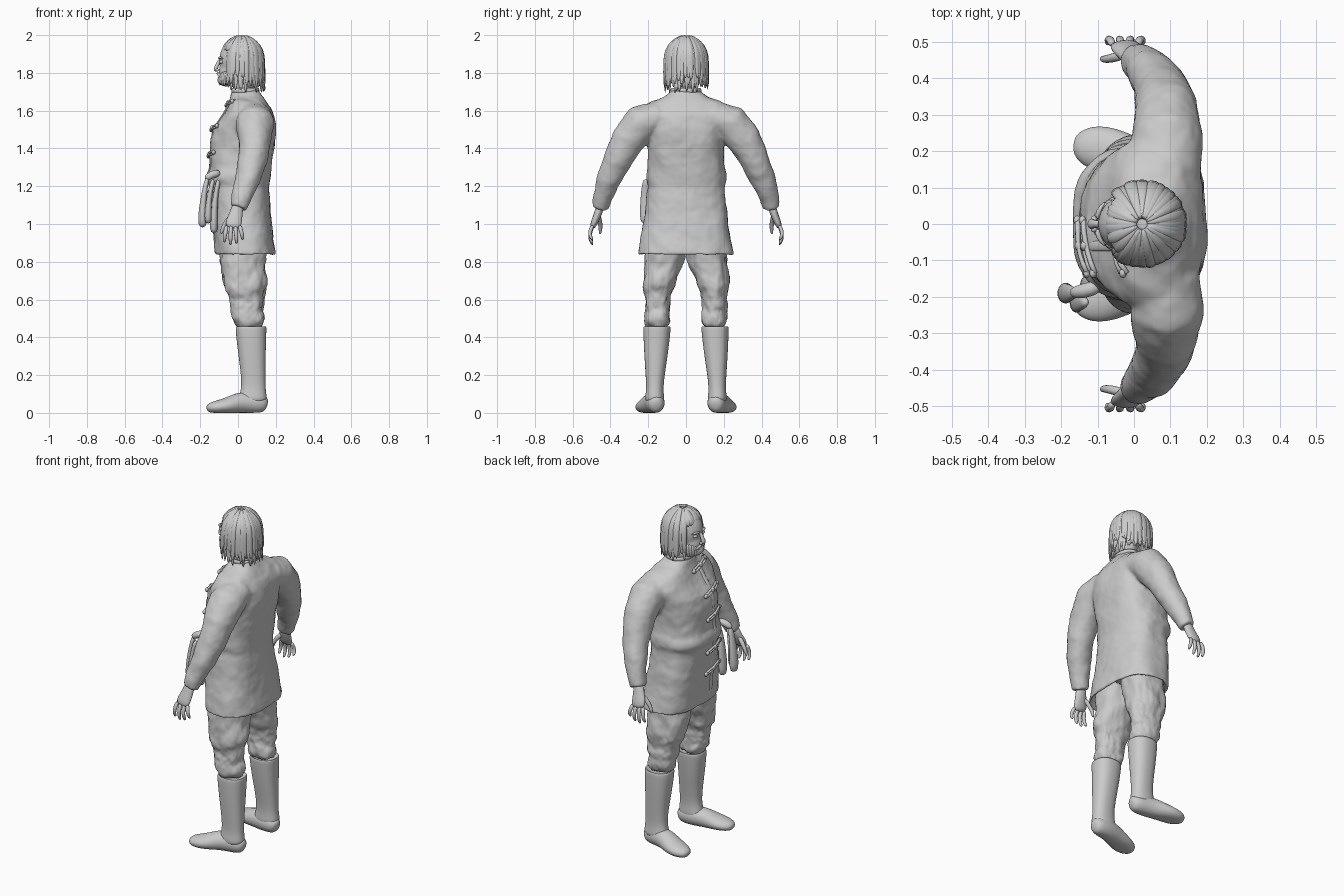
import bpy, bmesh, math, random
from mathutils import Vector, noise

random.seed(4)


def skin(bm, loops):
    """Bridge a list of point loops and cap both ends."""
    vs = [[bm.verts.new(p) for p in lp] for lp in loops]
    n = len(vs[0])
    for a, b in zip(vs, vs[1:]):
        for i in range(n):
            bm.faces.new((a[i], a[(i + 1) % n], b[(i + 1) % n], b[i]))
    bm.faces.new(vs[0][::-1])
    bm.faces.new(vs[-1])


def stack(bm, rings, n=24, p=2.3):
    """Horizontal rings: (z, x_front, x_back, y_min, y_max)."""
    loops = []
    for z, xf, xb, y0, y1 in rings:
        lp = []
        for i in range(n):
            c, s = math.cos(i * math.tau / n), math.sin(i * math.tau / n)
            lp.append(((xf + xb) / 2 + (xb - xf) / 2 * math.copysign(abs(c) ** (2 / p), c),
                       (y0 + y1) / 2 + (y1 - y0) / 2 * math.copysign(abs(s) ** (2 / p), s), z))
        loops.append(lp)
    skin(bm, loops)


def tube(bm, pts, ref=(1, 0, 0), n=12, floor=None):
    """Sweep along points (x, y, z, side radius, ref radius)."""
    loops = []
    for i, q in enumerate(pts):
        a, b = pts[max(i - 1, 0)], pts[min(i + 1, len(pts) - 1)]
        t = (Vector(b[:3]) - Vector(a[:3])).normalized()
        s = t.cross(Vector(ref)).normalized()
        u = s.cross(t)
        lp = []
        for k in range(n):
            w = k * math.tau / n
            v = Vector(q[:3]) + s * q[3] * math.cos(w) + u * q[4] * math.sin(w)
            if floor is not None:
                v.z = max(v.z, floor)
            lp.append(v)
        loops.append(lp)
    skin(bm, loops)


def ball(bm, c, r):
    vs = bmesh.ops.create_uvsphere(bm, u_segments=20, v_segments=14, radius=1)["verts"]
    for v in vs:
        v.co = Vector(c) + Vector((v.co.x * r[0], v.co.y * r[1], v.co.z * r[2]))


def finish(name, bm, mirror=False, subsurf=0, voxel=0, folds=None):
    bmesh.ops.recalc_face_normals(bm, faces=bm.faces)
    me = bpy.data.meshes.new(name)
    bm.to_mesh(me)
    bm.free()
    ob = bpy.data.objects.new(name, me)
    bpy.context.collection.objects.link(ob)
    if mirror:
        m = ob.modifiers.new("mirror", "MIRROR")
        m.use_axis = (False, True, False)
        m.use_mirror_merge = False
    if voxel:
        m = ob.modifiers.new("remesh", "REMESH")
        m.mode, m.voxel_size, m.use_smooth_shade = "VOXEL", voxel, True
        m = ob.modifiers.new("smooth", "SMOOTH")
        m.iterations = 6
    if subsurf:
        m = ob.modifiers.new("subsurf", "SUBSURF")
        m.levels = m.render_levels = subsurf
    if folds:
        tex = bpy.data.textures.new(name + "_folds", "CLOUDS")
        tex.noise_scale = folds[0]
        m = ob.modifiers.new("folds", "DISPLACE")
        m.texture, m.strength, m.mid_level = tex, folds[1], 0.5
    me.polygons.foreach_set("use_smooth", [True] * len(me.polygons))
    return ob


# coat profile: (z, x front, x back, half width)
COAT = [(.835, -.12, .20, .255), (.92, -.125, .188, .24), (1.0, -.132, .178, .226),
        (1.12, -.14, .168, .212), (1.2, -.148, .164, .203), (1.235, -.17, .166, .212),
        (1.265, -.165, .17, .21), (1.29, -.15, .175, .203), (1.36, -.147, .188, .2),
        (1.44, -.145, .198, .205), (1.51, -.13, .2, .218), (1.57, -.085, .19, .235),
        (1.61, -.06, .174, .225), (1.645, -.045, .15, .19), (1.675, -.036, .128, .115),
        (1.705, -.03, .11, .076)]
P = 2.6


def front_x(y, z):
    for a, b in zip(COAT, COAT[1:]):
        if a[0] <= z <= b[0]:
            f = (z - a[0]) / (b[0] - a[0])
            xf, xb, h = (a[i] + f * (b[i] - a[i]) for i in (1, 2, 3))
            return (xf + xb) / 2 - (xb - xf) / 2 * (1 - min(abs(y) / h, 1) ** P) ** (1 / P)
    return 0


# coat body with hollow hem and blended sleeves
bm = bmesh.new()
inner = [(.93, -.09, .165, -.215, .215), (.835, -.105, .187, -.24, .24)]
stack(bm, inner + [(z, a, b, -h, h) for z, a, b, h in COAT], 48, P)
for s in (1, -1):
    tube(bm, [(.09, s * .13, 1.575, .08, .09), (.09, s * .235, 1.535, .1, .1),
              (.09, s * .31, 1.445, .092, .087), (.078, s * .365, 1.335, .077, .077),
              (.05, s * .412, 1.23, .064, .066), (.02, s * .442, 1.14, .052, .054),
              (.002, s * .455, 1.085, .045, .044)], n=24)
finish("coat", bm, voxel=.01, folds=(.11, .016))

# collar and overlapping front edge
bm = bmesh.new()
stack(bm, [(1.68, -.04, .118, -.09, .09), (1.715, -.036, .114, -.082, .082),
           (1.725, -.03, .108, -.075, .075), (1.7, -.02, .1, -.065, .065)])
finish("collar", bm, subsurf=1)
bm = bmesh.new()
zs = [1.66 - i * .041 for i in range(21)]
tube(bm, [(front_x(-.06, z) + .001, -.06, z, .016, .007) for z in zs], n=8)
finish("coat_front_edge", bm, subsurf=1)

# cord closures: a pair of cords, end loops and a knot
bm = bmesh.new()
for z in (1.63, 1.5, 1.36, 1.16, 1.03):
    for dz in (-.007, .007):
        tube(bm, [(front_x(y, z + dz - y * .15) - .008, y, z + dz - y * .15, .006, .007)
                  for y in (-.135, -.11, -.08, -.05, -.02, .01)], n=8)
    for y, r in ((-.135, .013), (-.06, .014), (.01, .013)):
        ball(bm, (front_x(y, z - y * .15) - .009, y, z - y * .15), (.01, r, r))
finish("cord_closures", bm)

# folded cloth hanging from the waist
bm = bmesh.new()
for x, y, z0, z1, w in ((-.185, -.19, 1.25, .98, .026), (-.155, -.215, 1.24, 1.0, .022),
                        (-.125, -.17, 1.24, .95, .024)):
    tube(bm, [(x + .025, y, z0, .012, .012), (x + .012, y, z0 - .05, .022, .013),
              (x, y, (z0 + z1) / 2, .028, w * .7), (x - .004, y, z1 + .04, .032, w),
              (x - .002, y, z1, .022, w * .7)])
tube(bm, [(-.09, -.17, 1.27, .02, .02), (-.14, -.185, 1.265, .022, .022),
          (-.175, -.19, 1.235, .015, .018)], ref=(0, 0, 1))
finish("waist_cloth", bm, subsurf=1)

# trousers
bm = bmesh.new()
stack(bm, [(.94, -.09, .16, .0, .2), (.84, -.1, .15, .004, .215), (.78, -.09, .145, .02, .222),
           (.7, -.078, .147, .05, .225), (.655, -.072, .147, .07, .23), (.61, -.045, .132, .088, .208),
           (.575, -.048, .135, .085, .222), (.54, -.035, .122, .09, .208),
           (.505, -.035, .142, .082, .222), (.44, -.0, .135, .09, .205)], 28)
finish("trousers", bm, mirror=True, subsurf=2, folds=(.07, .03))

# boot shafts with hollow-looking rim, and shoes
bm = bmesh.new()
stack(bm, [(.44, .01, .13, .1, .205), (.462, -.006, .146, .086, .22), (.455, -.013, .152, .08, .227),
           (.42, -.012, .15, .083, .226), (.32, .0, .147, .094, .222), (.2, .016, .146, .113, .214),
           (.13, .018, .146, .12, .21), (.09, .005, .152, .116, .216), (.05, .002, .154, .114, .218)])
finish("boot_shafts", bm, mirror=True, subsurf=2)
bm = bmesh.new()
tube(bm, [(.156, .157, .04, .025, .03), (.13, .16, .05, .048, .052), (.06, .165, .055, .055, .058),
          (.0, .18, .053, .058, .056), (-.06, .2, .037, .066, .043), (-.115, .212, .03, .062, .035),
          (-.152, .215, .026, .042, .026), (-.166, .216, .022, .018, .012)],
     ref=(0, 0, 1), n=16, floor=0)
finish("shoes", bm, mirror=True, subsurf=2)

# hands with fingers and thumb
bm = bmesh.new()
tube(bm, [(.0, .452, 1.11, .026, .032), (-.008, .463, 1.06, .021, .034),
          (-.022, .483, 1.015, .021, .045), (-.028, .497, .975, .014, .042)])
for k, ln in enumerate((.085, .098, .092, .072)):
    x, dx = -.06 + .023 * k, -.012 + .009 * k
    tube(bm, [(x, .492, .995, .012, .013), (x + dx * .5, .51, .99 - ln * .4, .011, .012),
              (x + dx, .508, .99 - ln * .75, .01, .011), (x + dx, .493, .99 - ln * 1.05, .007, .008)], n=8)
tube(bm, [(-.025, .465, 1.05, .014, .016), (-.062, .455, 1.015, .014, .014),
          (-.083, .452, .975, .011, .011), (-.09, .455, .945, .007, .007)], n=8)
finish("hands", bm, mirror=True, subsurf=1)

# head and neck
bm = bmesh.new()
ball(bm, (.005, 0, 1.865), (.105, .088, .125))
ball(bm, (-.04, 0, 1.8), (.063, .066, .072))
stack(bm, [(1.66, -.02, .1, -.06, .06), (1.85, -.03, .09, -.06, .06)])
finish("head", bm, voxel=.007)

# facial features
bm = bmesh.new()
tube(bm, [(-.094, 0, 1.875, .009, .008), (-.108, 0, 1.845, .011, .01), (-.121, 0, 1.82, .015, .012),
          (-.112, 0, 1.808, .017, .01)])
for s in (1, -1):
    ball(bm, (-.11, s * .014, 1.815), (.009, .009, .008))
finish("nose", bm, subsurf=1)
bm = bmesh.new()
ball(bm, (-.086, .034, 1.858), (.013, .015, .01))
finish("eyes", bm, mirror=True)
bm = bmesh.new()
tube(bm, [(-.1, .012, 1.875, .007, .007), (-.1, .036, 1.884, .008, .008), (-.078, .062, 1.874, .004, .004)], n=8)
finish("eyebrows", bm, mirror=True, subsurf=1)

# beard and moustache
bm = bmesh.new()
ball(bm, (-.06, 0, 1.762), (.05, .056, .034))
for i in range(17):
    a = (i - 8) / 8 * 1.5
    c, s = math.cos(a), math.sin(a)
    x, y = -.03 - .066 * c, .074 * s
    tube(bm, [(x + .004, y, 1.79 + .03 * abs(s), .012, .007), (x - .008 * c, y, 1.765, .013, .009),
              (x, y * .9, 1.735 + random.uniform(-.008, .01), .004, .003)], ref=(-c, s, 0), n=8)
for s in (1, -1):
    tube(bm, [(-.108, s * .003, 1.799, .008, .008), (-.104, s * .025, 1.795, .009, .009),
              (-.088, s * .045, 1.775, .004, .004)], ref=(0, 0, 1), n=8)
finish("beard", bm, subsurf=1)

# hair cap and layered locks
bm = bmesh.new()
ball(bm, (.031, 0, 1.872), (.098, .103, .117))
ball(bm, (.055, 0, 1.79), (.06, .088, .09))
for layer in range(2):
    for i in range(44):
        a = (i + layer * .5) / 44 * math.tau + random.uniform(-.05, .05)
        c, s = math.cos(a), math.sin(a)
        off = abs(math.remainder(a, math.tau))
        k = 1 + layer * .03 + random.uniform(-.02, .02)
        ang = [.1, .5, .95, 1.35] if off < 2.3 else [.1, .4, .7, .95]
        pts = [(.022 + .113 * k * c * math.sin(t), .112 * k * s * math.sin(t),
                1.868 + .123 * k * math.cos(t), w, .009)
               for t, w in zip(ang, (.008, .013, .017, .017))]
        if off < 2.3:
            end = 1.715 + layer * .03 + random.uniform(-.03, .03) + max(off - 1.3, 0) * .02
            x, y = pts[-1][:2]
            pts += [(x, y * 1.01, (1.87 + end) / 2, .017, .009), (x + .01 * c, y * 1.04, end, .004, .003)]
        else:
            x, y, z = pts[-1][:3]
            pts.append((x - .004, y * 1.15, z - .025, .005, .004))
        tube(bm, pts, ref=(c, s, 1), n=8)
finish("hair", bm, subsurf=1)
